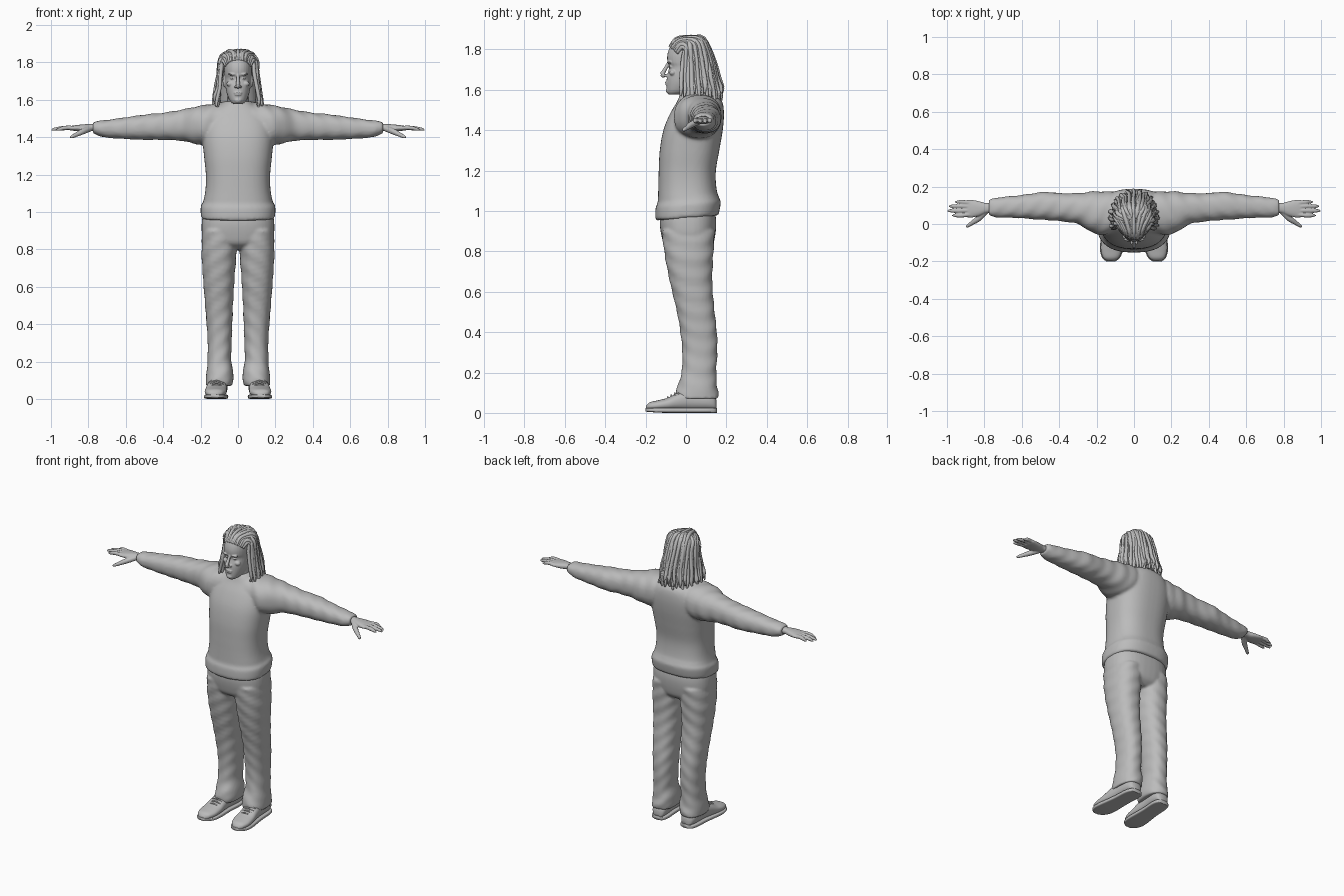
import bpy, bmesh, math, random
from mathutils import Vector, Matrix

random.seed(4)
cube = bpy.data.objects.get("Cube")
if cube:
    bpy.data.objects.remove(cube, do_unlink=True)

GREY = (0.5, 0.5, 0.5, 1)
mat = bpy.data.materials.new("plain grey")
mat.use_nodes = True
mat.diffuse_color = GREY
mat.node_tree.nodes["Principled BSDF"].inputs["Base Color"].default_value = GREY


def spline(keys, steps):
    """Smooth curve through tuples of any length."""
    out = []
    last = len(keys) - 1
    for i in range(last):
        quad = zip(keys[max(i - 1, 0)], keys[i], keys[i + 1], keys[min(i + 2, last)])
        quad = list(quad)
        for k in range(steps):
            t = k / steps
            out.append([b + 0.5 * t * (c - a + t * (2*a - 5*b + 4*c - d + t * (3*(b - c) + d - a)))
                        for a, b, c, d in quad])
    return out + [list(keys[-1])]


def skin(bm, rings):
    """Join rings of points into a closed tube."""
    rows = [[bm.verts.new(p) for p in ring] for ring in rings]
    n = len(rows[0])
    for r0, r1 in zip(rows, rows[1:]):
        for j in range(n):
            bm.faces.new((r0[j], r0[(j + 1) % n], r1[(j + 1) % n], r1[j]))
    bm.faces.new(rows[0][::-1])
    bm.faces.new(rows[-1])


def loft(bm, axis, keys, side=1, n=32, power=2.3, fold=0.0, steps=6):
    """Keys are (position, a min, a max, b min, b max) along an axis."""
    rings = []
    for s, a0, a1, b0, b1 in spline(keys, steps):
        ring = []
        for j in range(n):
            ang = 2 * math.pi * j / n
            c, d = math.cos(ang), math.sin(ang)
            crease = 1 + fold * math.sin(s * 70 + 2 * math.sin(ang + 1) + 3 * c)
            a = (a0 + a1) / 2 + (a1 - a0) / 2 * math.copysign(abs(c) ** (2 / power), c) * crease
            b = (b0 + b1) / 2 + (b1 - b0) / 2 * math.copysign(abs(d) ** (2 / power), d) * crease
            p = {"x": (s, a, b), "y": (a, s, b), "z": (a, b, s)}[axis]
            ring.append((p[0] * side, p[1], p[2]))
        rings.append(ring)
    skin(bm, rings)


def tube(bm, keys, side=1, n=8, steps=4):
    """Keys are (x, y, z, radius)."""
    pts = spline(keys, steps)
    rings = []
    for i, (x, y, z, r) in enumerate(pts):
        tan = Vector(pts[min(i + 1, len(pts) - 1)][:3]) - Vector(pts[max(i - 1, 0)][:3])
        u, v = tan.to_track_quat("Z", "Y").to_matrix().col[:2]
        rings.append([Vector(((x + e.x) * side, y + e.y, z + e.z)) for e in
                      (r * (u * math.cos(2 * math.pi * j / n) + v * math.sin(2 * math.pi * j / n))
                       for j in range(n))])
    skin(bm, rings)


def blob(bm, centre, size):
    m = Matrix.Translation(centre) @ Matrix.Diagonal((*size, 1))
    bmesh.ops.create_uvsphere(bm, u_segments=20, v_segments=12, radius=1, matrix=m)


def finish(bm, name, voxel=0, relax=3):
    """Turn the mesh into an object, fusing its overlapping pieces if asked."""
    bmesh.ops.recalc_face_normals(bm, faces=bm.faces)
    for f in bm.faces:
        f.smooth = True
    me = bpy.data.meshes.new(name)
    bm.to_mesh(me)
    bm.free()
    me.materials.append(mat)
    ob = bpy.data.objects.new(name, me)
    bpy.context.collection.objects.link(ob)
    if voxel:
        fuse = ob.modifiers.new("fuse", "REMESH")
        fuse.mode = "VOXEL"
        fuse.voxel_size = voxel
        fuse.use_smooth_shade = True
        soft = ob.modifiers.new("soften", "SMOOTH")
        soft.factor = 0.5
        soft.iterations = relax
    return ob


# Sweater: body and sleeves fused
bm = bmesh.new()
body = [(.965, .19, -.145, .155), (.975, .198, -.152, .163), (1.03, .199, -.15, .172),
        (1.055, .186, -.14, .163), (1.12, .174, -.137, .15), (1.2, .172, -.135, .148),
        (1.3, .182, -.13, .165), (1.4, .19, -.112, .182), (1.48, .18, -.08, .188),
        (1.54, .14, -.045, .18), (1.575, .088, -.03, .15), (1.592, .07, -.018, .13)]
loft(bm, "z", [(z, -w, w, f, b) for z, w, f, b in body], n=48, power=2.5)
for v in bm.verts:
    if v.co.z < 1.07:
        v.co.z += 0.08 * v.co.y
sleeve = [(.08, -.05, .17, 1.37, 1.585), (.2, -.055, .175, 1.36, 1.568),
          (.3, .0, .165, 1.38, 1.547), (.4, .015, .165, 1.385, 1.53),
          (.48, .022, .172, 1.385, 1.523), (.6, .03, .155, 1.39, 1.506),
          (.7, .035, .145, 1.397, 1.492), (.74, .035, .14, 1.405, 1.488),
          (.775, .045, .13, 1.422, 1.48)]
for s in (1, -1):
    loft(bm, "x", sleeve, s, fold=.025)
finish(bm, "sweater", .009, 4)

# Trousers: hips and legs fused
bm = bmesh.new()
loft(bm, "z", [(.8, -.13, .13, -.06, .1), (.83, -.17, .17, -.105, .132), (.88, -.192, .192, -.122, .145),
               (.94, -.194, .194, -.13, .15), (.99, -.188, .188, -.125, .145)], n=40, power=2.5)
leg = [(.07, .034, .172, -.045, .158), (.1, .026, .173, -.05, .16), (.14, .024, .168, -.04, .153),
       (.2, .036, .164, -.022, .15), (.3, .034, .162, -.018, .155), (.4, .03, .168, -.028, .153),
       (.5, .027, .176, -.045, .142), (.65, .018, .187, -.08, .13),
       (.78, .008, .195, -.105, .135), (.9, .0, .19, -.12, .142)]
for s in (1, -1):
    loft(bm, "z", leg, s, fold=.02)
finish(bm, "trousers", .008, 3)

# Shoes: upper, sole and laces on each foot
shoe = [(.152, .02, .06), (.14, .04, .085), (.1, .05, .11), (.02, .05, .118), (-.04, .054, .1),
        (-.09, .058, .075), (-.14, .057, .062), (-.18, .042, .052), (-.198, .018, .035)]
for s, label in ((1, "left"), (-1, "right")):
    bm = bmesh.new()
    loft(bm, "y", [(y, .112 - .06 * y - w, .112 - .06 * y + w, .012, t) for y, w, t in shoe], s)
    finish(bm, label + "_shoe")
    bm = bmesh.new()
    loft(bm, "y", [(y * 1.015, .108 - .06 * y - w, .116 - .06 * y + w, max(0, -.08 * (y + .12)), .024)
                   for y, w, t in shoe], s, power=5)
    finish(bm, label + "_sole")
    bm = bmesh.new()
    for k in range(4):
        y, z = -.035 - .017 * k, .103 - .009 * k
        tube(bm, [(.08, y, z - .01, .004), (.115, y - .004, z + .002, .005), (.15, y, z - .01, .004)], s)
    finish(bm, label + "_laces")

# Hands: palm, four fingers and thumb fused
fingers = [(.046, .972), (.071, .997), (.095, .99), (.118, .957)]
for s, label in ((1, "left"), (-1, "right")):
    bm = bmesh.new()
    loft(bm, "x", [(.74, .06, .115, 1.43, 1.474), (.79, .058, .112, 1.432, 1.47),
                   (.83, .042, .122, 1.43, 1.468), (.88, .034, .13, 1.434, 1.462),
                   (.905, .042, .122, 1.438, 1.456)], s)
    for y, tip in fingers:
        tube(bm, [(.86, .082 + (y - .082) * .8, 1.449, .011), (.92, y, 1.45, .0115),
                  (tip - .02, y, 1.443, .0095), (tip, y, 1.438, .004)], s, n=12)
    tube(bm, [(.79, .07, 1.446, .016), (.83, .03, 1.43, .016), (.865, .006, 1.413, .012),
              (.888, -.01, 1.402, .009), (.898, -.016, 1.398, .004)], s, n=12)
    finish(bm, label + "_hand", .004, 2)

# Head: skull, neck and features fused
bm = bmesh.new()
head = [(1.576, .022, -.085, -.03), (1.592, .042, -.094, .02), (1.63, .059, -.096, .07),
        (1.67, .067, -.094, .1), (1.712, .071, -.083, .115), (1.738, .073, -.092, .12),
        (1.775, .074, -.092, .12), (1.815, .069, -.078, .11), (1.845, .05, -.05, .09), (1.86, .02, -.01, .05)]
loft(bm, "z", [(z, -w, w, f, b) for z, w, f, b in head], power=2.2)
loft(bm, "z", [(1.5, -.065, .065, -.01, .12), (1.57, -.056, .056, -.02, .1), (1.66, -.055, .055, -.03, .09)])
tube(bm, [(0, -.086, 1.735, .008), (0, -.098, 1.712, .009), (0, -.112, 1.688, .011),
          (0, -.117, 1.676, .012), (0, -.106, 1.664, .008)], n=12)
blob(bm, (0, -.094, 1.637), (.022, .01, .005))
blob(bm, (0, -.093, 1.627), (.02, .01, .006))
blob(bm, (0, -.088, 1.596), (.02, .012, .014))
for s in (1, -1):
    blob(bm, (s * .013, -.1, 1.671), (.008, .009, .007))
    blob(bm, (s * .031, -.083, 1.736), (.024, .011, .006))
    blob(bm, (s * .029, -.075, 1.714), (.012, .009, .006))
    blob(bm, (s * .042, -.066, 1.685), (.02, .017, .015))
    blob(bm, (s * .074, .01, 1.7), (.008, .018, .032))
finish(bm, "head", .0038, 2)

# Hair: solid mass under the locks
bm = bmesh.new()
mass = [(1.57, .095, .05, .15), (1.65, .092, .02, .14), (1.75, .088, -.015, .124),
        (1.8, .079, -.05, .112), (1.835, .06, -.058, .09), (1.86, .025, -.03, .05)]
loft(bm, "z", [(z, -w, w, f, b) for z, w, f, b in mass])
finish(bm, "hair_mass")


def lock(bm, u, from_hairline, grow):
    """One rope of hair; u runs from one temple to the other."""
    a = math.radians(115) * u
    sx, cy = math.sin(a) * grow, math.cos(a) * grow
    q = u * u
    j = lambda: random.uniform(-.005, .005)
    r = random.uniform(.0095, .0125)
    keys = []
    if from_hairline:
        keys = [(.066 * u, -.08 + .035 * q, 1.812 - .03 * q, r * .7),
                (.078 * u, -.035 + .015 * q, 1.852 - .04 * q + j(), r)]
    else:
        keys = [(.03 * sx, .01 + .02 * cy, 1.858, r * .8)]
    drop = random.uniform(1.545, 1.59)
    keys += [(.09 * sx + j(), .022 + .065 * cy, 1.85 - .05 * q + j(), r),
             (.1 * sx + j(), .03 + .1 * cy + j(), 1.75, r),
             (.112 * sx + j(), .03 + .125 * cy + j(), 1.66, r),
             (.122 * sx + j(), .035 + .138 * cy + j(), drop + .03, r * .9),
             (.126 * sx + j(), .035 + .142 * cy + j(), drop, r * .5)]
    tube(bm, keys)


bm = bmesh.new()
for count, hairline, grow in ((19, True, 1.0), (24, False, .95), (15, False, 1.04)):
    for i in range(count):
        lock(bm, (2 * i / (count - 1) - 1) * (1 if hairline else .93), hairline, grow)
finish(bm, "hair_locks")
